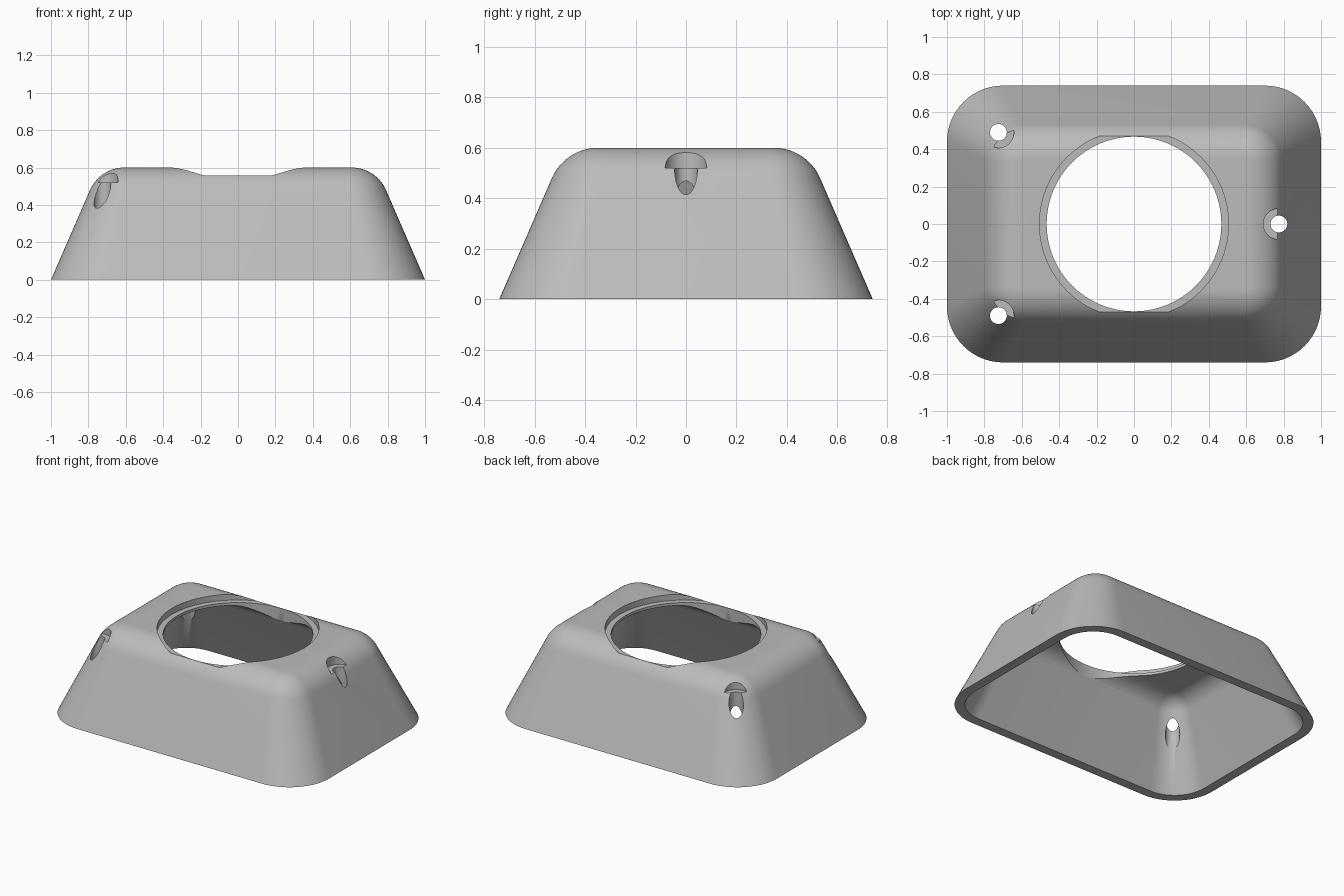
import bpy, bmesh, math

cube = bpy.data.objects.get("Cube")
if cube:
    bpy.data.objects.remove(cube, do_unlink=True)

HALF_X, HALF_Y, HEIGHT = 1.0, 0.74, 0.6
WALL, FILLET, CORNER = 0.06, 0.2, 0.3
DRAFT = math.atan(0.435)
CORNER_STEPS, FILLET_STEPS = 14, 16

grey = bpy.data.materials.new("plain grey")
grey.use_nodes = True
grey.diffuse_color = (0.5, 0.5, 0.5, 1)
grey.node_tree.nodes["Principled BSDF"].inputs["Base Color"].default_value = (0.5, 0.5, 0.5, 1)


def ring(bm, inset, radius, shrink, z):
    """Rounded rectangle, with its corners pulled in by shrink."""
    cx, cy = HALF_X - inset - radius, HALF_Y - inset - radius
    verts = []
    for quarter, (sx, sy) in enumerate(((1, 1), (-1, 1), (-1, -1), (1, -1))):
        for i in range(CORNER_STEPS + 1):
            a = (quarter + i / CORNER_STEPS) * math.pi / 2
            verts.append(bm.verts.new((sx * cx + (radius - shrink) * math.cos(a),
                                       sy * cy + (radius - shrink) * math.sin(a), z)))
    return verts


def bridge(bm, a, b):
    for i in range(len(a)):
        j = (i + 1) % len(a)
        bm.faces.new((a[i], a[j], b[j], b[i]))


# Drafted wall followed by the rounded top edge
tangent_z = HEIGHT - FILLET * (1 - math.sin(DRAFT))
tangent_inset = tangent_z * math.tan(DRAFT)
tangent_radius = CORNER - tangent_inset / 2
levels = [(0, CORNER, 0, DRAFT)]
for i in range(FILLET_STEPS + 1):
    a = DRAFT + (math.pi / 2 - DRAFT) * i / FILLET_STEPS
    step = FILLET * (math.cos(DRAFT) - math.cos(a))
    z = tangent_z + FILLET * (math.sin(a) - math.sin(DRAFT))
    levels.append((tangent_inset + step, tangent_radius - step, z, a))

bm = bmesh.new()
outer, inner = [], []
for inset, radius, z, a in levels:
    outer.append(ring(bm, inset, radius, 0, z))
    if z == 0:
        inner.append(ring(bm, inset, radius, WALL / math.cos(DRAFT), 0))
    else:
        inner.append(ring(bm, inset, radius, WALL * math.cos(a), z - WALL * math.sin(a)))
for shell in (outer, inner):
    for low, high in zip(shell, shell[1:]):
        bridge(bm, low, high)
    bm.faces.new(shell[-1])
bridge(bm, outer[0], inner[0])
bmesh.ops.recalc_face_normals(bm, faces=bm.faces)
mesh = bpy.data.meshes.new("housing_cover")
bm.to_mesh(mesh)
bm.free()
mesh.materials.append(grey)
cover = bpy.data.objects.new("housing_cover", mesh)
bpy.context.collection.objects.link(cover)


def drill(x, y, radius, bottom, sides):
    """Cut a vertical round hole from bottom up through the cover."""
    top = 0.9
    bpy.ops.mesh.primitive_cylinder_add(vertices=sides, radius=radius, depth=top - bottom,
                                        location=(x, y, (top + bottom) / 2))
    cutter = bpy.context.object
    cutter.hide_render = True
    cutter.data.materials.append(grey)
    cut = cover.modifiers.new("hole", "BOOLEAN")
    cut.operation, cut.solver, cut.object = "DIFFERENCE", "EXACT", cutter
    bpy.ops.object.select_all(action="DESELECT")
    cover.select_set(True)
    bpy.context.view_layer.objects.active = cover
    bpy.ops.object.modifier_apply(modifier=cut.name)
    bpy.data.objects.remove(cutter, do_unlink=True)


# Large opening with a shallow step
drill(0, 0, 0.467, 0.15, 96)
drill(0, 0, 0.505, 0.558, 96)

# Three screw holes with wider head recesses
for x, y in ((-0.725, 0.49), (-0.725, -0.49), (0.775, 0)):
    drill(x, y, 0.045, 0.12, 32)
    drill(x, y, 0.083, 0.52, 40)

bpy.ops.object.shade_smooth_by_angle(angle=math.radians(30))
